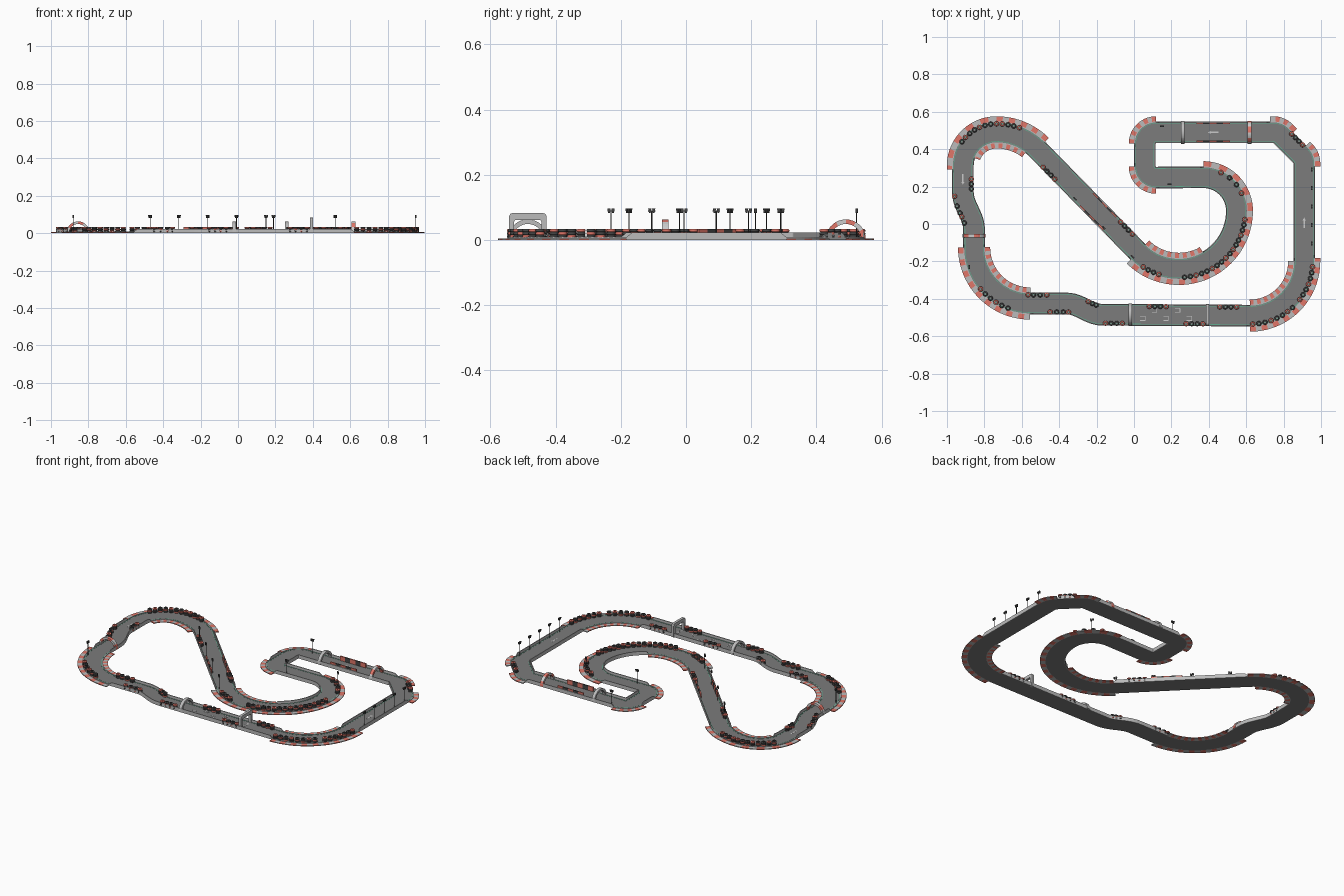
import bpy, bmesh
from math import sin, cos, pi, radians, hypot, atan2

if "Cube" in bpy.data.objects:
    bpy.data.objects.remove(bpy.data.objects["Cube"])

def mat(name, c):
    m = bpy.data.materials.new(name)
    m.diffuse_color = (*c, 1)
    m.use_nodes = True
    m.node_tree.nodes["Principled BSDF"].inputs["Base Color"].default_value = m.diffuse_color
    return m

ASPHALT = mat("asphalt", (.2, .2, .2)); GREY = mat("light_grey", (.5, .5, .5))
RED = mat("red", (.75, .18, .14)); WHITE = mat("white", (.75, .75, .75))
DARK = mat("rubber", (.06, .06, .06)); GREEN = mat("green", (.12, .42, .28))

class Part:
    """Collects lofted pieces into one named object."""
    def __init__(self, name, *mats):
        self.name, self.mats, self.v, self.f, self.m = name, mats, [], [], []

    def loft(self, rings, loop=False, m=lambda i: 0):
        b, k, n = len(self.v), len(rings[0]), len(rings)
        for r in rings:
            self.v += r
        for i in range(n if loop else n - 1):
            p, q = b + i * k, b + (i + 1) % n * k
            for j in range(k):
                self.f.append((p + j, p + (j + 1) % k, q + (j + 1) % k, q + j))
                self.m.append(m(i))
        if not loop:
            self.f += [tuple(range(b, b + k)), tuple(range(b + (n - 1) * k, b + n * k))]
            self.m += [m(0), m(n - 2)]

    def box(self, x, y, z0, z1, lx, ly, a=0, m=0):
        c, s = cos(a), sin(a)
        pts = [(x + u * lx / 2 * c - w * ly / 2 * s, y + u * lx / 2 * s + w * ly / 2 * c)
               for u, w in ((-1, -1), (1, -1), (1, 1), (-1, 1))]
        self.loft([[(*p, z0) for p in pts], [(*p, z1) for p in pts]], m=lambda i: m)

    def build(self, smooth=False):
        me = bpy.data.meshes.new(self.name)
        me.from_pydata(self.v, [], self.f)
        for t in self.mats:
            me.materials.append(t)
        me.polygons.foreach_set("material_index", self.m)
        bm = bmesh.new(); bm.from_mesh(me)
        bmesh.ops.recalc_face_normals(bm, faces=bm.faces)
        bm.to_mesh(me); bm.free()
        o = bpy.data.objects.new(self.name, me)
        bpy.context.collection.objects.link(o)
        if smooth:
            bpy.context.view_layer.objects.active = o
            o.select_set(True)
            bpy.ops.object.shade_smooth_by_angle(angle=radians(50))
            o.select_set(False)

# centreline: arcs and S-shifts joined by straights
def arc(x, y, r, a0, a1):
    n = max(6, int(abs(a1 - a0) / 5))
    return [(x + r * cos(radians(a0 + (a1 - a0) * i / n)),
             y + r * sin(radians(a0 + (a1 - a0) * i / n))) for i in range(n + 1)]

def shift(x0, y0, x1, y1, along_x):
    out = []
    for i in range(13):
        t = i / 12; s = (1 - cos(pi * t)) / 2
        u, w = (t, s) if along_x else (s, t)
        out.append((x0 + (x1 - x0) * u, y0 + (y1 - y0) * w))
    return out

raw = (arc(.62, -.2, .29, -90, 0) + arc(.85, .325, .06, 0, 45) + arc(.745, .43, .06, 45, 90)
       + arc(.118, .43, .06, 90, 180) + arc(.118, .308, .06, 180, 270)
       + arc(.37, .07, .18, 90, 0) + arc(.24, .07, .31, 0, -135)
       + arc(-.735, .18, .31, 45, 90) + arc(-.735, .31, .18, 90, 180)
       + shift(-.915, .17, -.855, -.03, False) + arc(-.555, -.125, .3, 180, 270)
       + shift(-.36, -.425, -.17, -.485, True))
path = []
for (x0, y0), (x1, y1) in zip(raw, raw[1:] + raw[:1]):
    n = int(hypot(x1 - x0, y1 - y0) / .018 + .99)
    path += [(x0 + (x1 - x0) * i / n, y0 + (y1 - y0) * i / n) for i in range(n)]
N = len(path)
norm = []
for i in range(N):
    (ax, ay), (bx, by) = path[i - 1], path[(i + 1) % N]
    d = hypot(bx - ax, by - ay)
    norm.append((-(by - ay) / d, (bx - ax) / d))

def near(x, y):
    return min(range(N), key=lambda i: hypot(path[i][0] - x, path[i][1] - y))

def span(a, b):
    i, j = near(*a), near(*b)
    return [k % N for k in range(i, j + 1 if j >= i else j + N + 1)]

def at(i, off, z=None):
    p = (path[i][0] + norm[i][0] * off, path[i][1] + norm[i][1] * off)
    return p if z is None else (*p, z)

def strip(part, idx, o0, o1, z0, z1, loop=False, m=lambda i: 0):
    top = z1 if callable(z1) else lambda i: z1
    part.loft([[at(i, o0, z0), at(i, o1, z0), at(i, o1, top(i)), at(i, o0, top(i))]
               for i in idx], loop, m)

# road bed and green edge lines
ALL = list(range(N))
road = Part("road", ASPHALT); strip(road, ALL, -.054, .054, 0, .007, True); road.build()
lines = Part("edge_lines", GREEN)
for s in (-1, 1):
    strip(lines, ALL, s * .047, s * .050, .006, .0078, True)
lines.build()

# striped kerbs on the corners: start, end, side (+1 is left of travel)
kerbs = Part("kerbs", RED, GREY)
low = {1: set(), -1: set()}
for a, b, s in (((.62, -.485), (.91, -.19), -1), ((.62, -.485), (.91, -.2), 1),
                ((.91, .31), (.88, .37), -1), ((.80, .45), (.73, .49), -1),
                ((.118, .49), (.058, .43), -1), ((.058, .308), (.118, .248), -1),
                ((.37, .25), (.02, -.15), 1), ((.40, -.195), (.02, -.15), -1),
                ((-.516, .399), (-.915, .30), -1), ((-.55, .43), (-.90, .37), 1),
                ((-.855, -.125), (-.555, -.425), -1), ((-.855, -.125), (-.555, -.425), 1)):
    idx = span(a, b)
    low[s].update(idx)
    strip(kerbs, idx, s * .055, s * .086, 0, .005, m=lambda i: i // 2 % 2)
kerbs.build()

# guard walls, lowered where a kerb runs alongside
walls = Part("guard_walls", GREY)
for s in (-1, 1):
    strip(walls, ALL, s * .053, s * .058, 0, lambda i: .009 if i in low[s] else .023, True)
walls.build()

# tyre stacks: row start, row end, count, side
tyres = Part("tyre_stacks", DARK, RED)
SECT = ((.006, 0), (.011, 0), (.0138, .0025), (.0138, .0065), (.011, .009), (.006, .009))
def stack(x, y, k):
    for lv in range(3):
        tyres.loft([[(x + r * cos(a), y + r * sin(a), .006 + lv * .0092 + z) for r, z in SECT]
                    for a in (2 * pi * q / 12 for q in range(12))], True,
                   lambda i: 1 if (lv + k) % 3 == 2 else 0)

for a, b, n, s in (((-.62, .48), (-.70, .50), 4, -1), ((-.73, .49), (-.90, .42), 8, -1),
                   ((-.42, .25), (-.48, .315), 4, 1), ((0, -.05), (-.07, .015), 4, -1),
                   ((.14, -.25), (.06, -.20), 4, 1), ((.46, -.16), (.27, -.24), 9, 1),
                   ((.54, .035), (.48, -.13), 8, 1), ((.45, .23), (.53, .15), 4, 1),
                   ((.865, .38), (.80, .445), 4, -1), ((.85, -.38), (.91, -.23), 7, -1),
                   ((.635, -.485), (.82, -.41), 8, -1), ((.455, -.485), (.55, -.485), 4, 1),
                   ((.285, -.485), (.37, -.485), 4, -1), ((.075, -.485), (.17, -.485), 4, 1),
                   ((-.145, -.485), (-.055, -.485), 4, -1), ((-.265, -.45), (-.22, -.47), 3, 1),
                   ((-.57, -.425), (-.475, -.425), 4, 1), ((-.44, -.425), (-.35, -.425), 4, -1),
                   ((-.785, -.32), (-.66, -.41), 6, -1), ((-.91, .15), (-.86, .03), 5, -1),
                   ((-.915, .245), (-.915, .19), 3, 1)):
    pts = [at(i, s * .046) for i in span(a, b)]
    for k in range(n):
        t = k / (n - 1) * (len(pts) - 1)
        j = min(int(t), len(pts) - 2); f = t - j
        stack(pts[j][0] * (1 - f) + pts[j + 1][0] * f, pts[j][1] * (1 - f) + pts[j + 1][1] * f, k)
tyres.build(True)

# red and white barrier boards on two straights
boards = Part("barrier_boards", RED, DARK)
for a, b in (((.52, .49), (.34, .49)), ((-.12, .003), (-.25, .133))):
    for s in (-1, 1):
        strip(boards, span(a, b), s * .044, s * .052, .006, .034, m=lambda i: i // 2 % 2)
boards.build()

# arches and start gantry spanning the track
def gate(name, x, y, a, profile, mats, width=.02):
    g = Part(name, *mats)
    c, s = cos(a), sin(a)
    g.loft([[(x + u * c - w * s, y + u * s + w * c, z) for (u, z), w in
             ((o, -width / 2), (o, width / 2), (q, width / 2), (q, -width / 2))]
            for o, q in profile], m=lambda i: i // 3 % len(mats))
    g.build()

ARCH = [((.061 * cos(t), .003 + .060 * sin(t)), (.047 * cos(t), .003 + .046 * sin(t)))
        for t in (pi * i / 18 for i in range(19))]
GANTRY = [((.058, 0), (.042, 0)), ((.058, .072), (.042, .055)), ((.054, .080), (.040, .060)),
          ((.046, .083), (.036, .062))]
GANTRY += [((-o[0], o[1]), (-q[0], q[1])) for o, q in reversed(GANTRY)]
gate("front_arch", -.02, -.485, pi / 2, ARCH, [GREY])
gate("rear_arch", .26, .49, pi / 2, ARCH, [GREY])
gate("rear_red_arch", .618, .49, pi / 2, ARCH, [RED, WHITE])
gate("left_red_arch", -.855, -.063, 0, ARCH, [RED, WHITE])
gate("start_gantry", .392, -.485, pi / 2, GANTRY, [GREY], .016)

# lamp posts with twin tilted heads
lamps = Part("lamp_posts", DARK)
spots = [(.95, -.105 + .099 * i, pi / 2) for i in range(5)]
spots += [(-.47 + .154 * i, .29 - .155 * i, -pi / 4) for i in range(4)]
spots += [(-.88, -.23, pi / 2), (.15, .523, 0), (.19, .213, 0), (.52, .247, -pi / 4)]
for x, y, a in spots:
    ring = [(x + .0018 * cos(pi * i / 4), y + .0018 * sin(pi * i / 4)) for i in range(8)]
    lamps.loft([[(*p, .006) for p in ring], [(*p, .09) for p in ring]])
    c, s = cos(a), sin(a)
    lamps.box(x, y, .088, .091, .022, .003, a)
    for d in (-.006, .006):
        hx, hy = x + d * c, y + d * s
        lamps.loft([[(hx + u * c - w * s, hy + u * s + w * c, z) for u, w in
                     ((-h, -.004), (h, -.004), (h, .004), (-h, .004))]
                    for z, h in ((.082, .0025), (.096, .005))])
lamps.build()

# painted markings: start line, grid boxes, direction arrows
marks = Part("road_markings", WHITE)
for i in range(8):
    marks.box(.39 + i % 2 * .007, -.485 + (i - 3.5) * .011, .006, .0078, .007, .011)
for i in range(5):
    x, y = .02 + i * .062, -.505 if i % 2 == 0 else -.462
    marks.box(x + .04, y, .006, .0078, .003, .022)
    for d in (-.011, .011):
        marks.box(x + .027, y + d, .006, .0078, .028, .003)
for x, y, a in ((.43, .49, pi), (.91, 0, pi / 2), (-.915, .245, -pi / 2)):
    marks.box(x, y, .006, .0078, .045, .007, a)
    tip = [(x + u * cos(a) - w * sin(a), y + u * sin(a) + w * cos(a))
           for u, w in ((.02, -.009), (.034, 0), (.02, .009))]
    marks.loft([[(*p, .006) for p in tip], [(*p, .0078) for p in tip]])
marks.build()
